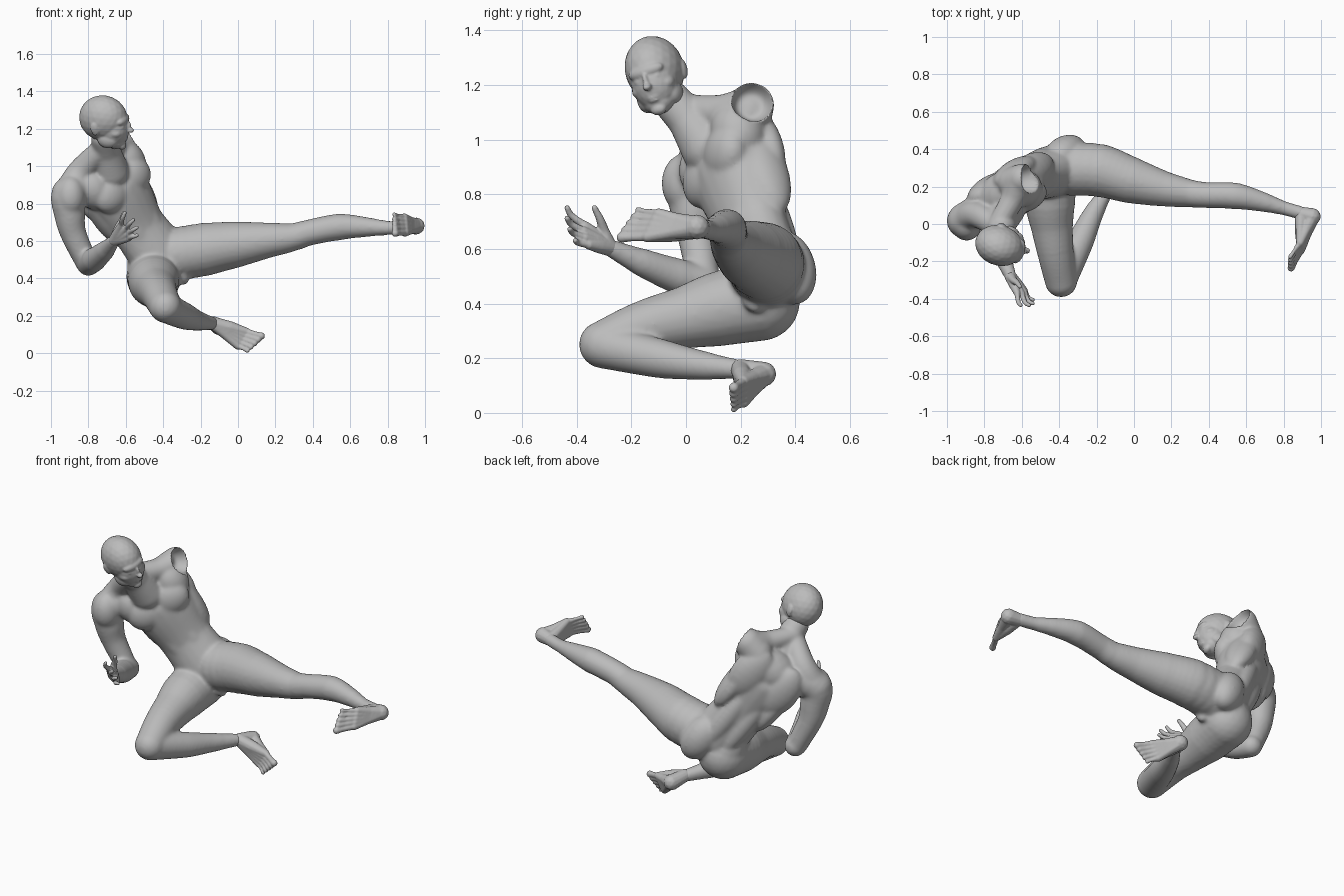
import bpy, bmesh
from mathutils import Vector, Matrix

if "Cube" in bpy.data.objects:
    bpy.data.objects.remove(bpy.data.objects["Cube"])

mat = bpy.data.materials.new("stone_grey")
mat.diffuse_color = (0.5, 0.5, 0.5, 1)
mat.use_nodes = True
mat.node_tree.nodes["Principled BSDF"].inputs["Base Color"].default_value = mat.diffuse_color


def unit_ball(sub):
    b = bmesh.new()
    bmesh.ops.create_icosphere(b, subdivisions=sub, radius=1)
    b.verts.index_update()
    out = [v.co.copy() for v in b.verts], [[v.index for v in f.verts] for f in b.faces]
    b.free()
    return out


BALLS = {2: unit_ball(2), 3: unit_ball(3)}


def frame(left, up):
    """Axes as columns: left, front, up."""
    l = Vector(left).normalized()
    f = l.cross(Vector(up)).normalized()
    return Matrix((l, f, f.cross(l))).transposed()


def blob(geo, c, r, rot=Matrix.Identity(3), sub=3):
    """Add an ellipsoid to a (points, faces) pair."""
    m = Matrix.Translation(c) @ rot.to_4x4() @ Matrix.Diagonal((*r, 1))
    n = len(geo[0])
    geo[0].extend(m @ v for v in BALLS[sub][0])
    geo[1].extend([i + n for i in f] for f in BALLS[sub][1])


def chain(geo, pts, step=0.27):
    """Smooth tapering limb through (x, y, z, radius) points."""
    p = [Vector(q) for q in pts]
    p = [2 * p[0] - p[1]] + p + [2 * p[-1] - p[-2]]
    for i in range(1, len(p) - 2):
        a, b, c, d = p[i - 1:i + 3]
        n = max(2, int((c - b).length / (step * min(b[3], c[3]))))
        for k in range(n + 1):
            t = k / n
            q = 0.5 * (2 * b + (c - a) * t + (2 * a - 5 * b + 4 * c - d) * t * t
                       + (3 * b - a - 3 * c + d) * t ** 3)
            rad = b[3] + (c[3] - b[3]) * t
            blob(geo, q.xyz, (rad,) * 3, sub=3 if rad > .05 else 2)


def finish(geo, name, voxel, smooth, dent=None):
    """Fuse the overlapping volumes into one smooth skin."""
    me = bpy.data.meshes.new(name)
    me.from_pydata(geo[0], [], geo[1])
    ob = bpy.data.objects.new(name, me)
    bpy.context.collection.objects.link(ob)
    rm = ob.modifiers.new("fuse", 'REMESH')
    rm.mode = 'VOXEL'
    rm.voxel_size = voxel
    sm = ob.modifiers.new("soften", 'SMOOTH')
    sm.factor, sm.iterations = 0.5, smooth
    dg = bpy.context.evaluated_depsgraph_get()
    new = bpy.data.meshes.new_from_object(ob.evaluated_get(dg))
    ob.modifiers.clear()
    ob.data = new
    new.materials.clear()
    new.materials.append(mat)
    if dent:  # push the skin inward to form a hollow
        centre, axis, rad = Vector(dent[0]), Vector(dent[1]).normalized(), dent[2]
        for v in new.vertices:
            d = v.co - centre
            h = d.dot(axis)
            side = (d - axis * h).length
            if side < rad and 0 < h < .12:
                v.co -= axis * 0.11 * (1 - (side / rad) ** 4)
    for f in new.polygons:
        f.use_smooth = True


# ---- torso and limbs ----
T = frame((.34, .22, .29), (-.35, -.2, .52))
bm = ([], [])


def torso(c, off, r):
    blob(bm, Vector(c) + T @ Vector(off), r, T)


CH, WA, PE = (-.65, .175, .88), (-.53, .245, .67), (-.41, .285, .51)
for k in range(25):  # ribcage to pelvis
    t = k / 24
    a, b, s = (CH, WA, t * 2) if t < .5 else (WA, PE, t * 2 - 1)
    wa, wb = ((.185, .14), (.155, .12)) if t < .5 else ((.155, .12), (.165, .135))
    s2 = s * s * (3 - 2 * s)
    c = Vector(a).lerp(Vector(b), s)
    torso(c, (0, 0, 0), (wa[0] + (wb[0] - wa[0]) * s2, wa[1] + (wb[1] - wa[1]) * s2, .11))
torso(CH, (0, -.01, .09), (.17, .12, .12))
for s in (-1, 1):
    torso(CH, (s * .085, .075, .02), (.11, .07, .1))          # chest muscle
    torso(CH, (s * .13, .02, .09), (.1, .1, .12))             # front of shoulder
    torso(CH, (s * .1, -.075, .03), (.11, .07, .17))          # shoulder blade
    torso(CH, (s * .13, -.04, -.07), (.065, .09, .2))         # side back muscle
    torso(WA, (s * .045, .07, 0), (.06, .045, .2))            # belly muscle
    torso(WA, (s * .05, -.08, 0), (.06, .05, .24))            # lower back muscle
    torso(PE, (s * .08, -.055, -.03), (.105, .095, .15))      # seat muscle
torso(PE, (0, .085, -.12), (.035, .045, .055))                # groin

# neck and shoulder slopes
chain(bm, [(-.68, .08, .97, .1), (-.70, .01, 1.07, .077), (-.715, -.06, 1.15, .072)])
chain(bm, [(-.73, -.01, 1.11, .055), (-.65, .13, 1.10, .065), (-.61, .23, 1.11, .085)])
chain(bm, [(-.74, -.01, 1.08, .06), (-.84, .05, .97, .072), (-.9, .03, .86, .085)])
chain(bm, [(-.64, .22, 1.07, .09), (-.595, .24, 1.125, .084)])  # cut shoulder

# right arm
blob(bm, (-.895, -.005, .84), (.08, .085, .11))
chain(bm, [(-.82, .08, .9, .09), (-.905, .02, .85, .094), (-.9, .025, .74, .083),
           (-.88, .04, .64, .07), (-.81, .065, .485, .06)])
chain(bm, [(-.80, .07, .475, .062), (-.77, -.03, .5, .066), (-.71, -.16, .55, .052),
           (-.66, -.28, .605, .033)])
# left leg, stretched out
chain(bm, [(-.33, .295, .53, .145), (-.18, .285, .555, .143), (-.02, .235, .58, .125),
           (.15, .19, .603, .096), (.29, .165, .62, .075), (.38, .155, .645, .07),
           (.54, .15, .675, .072), (.68, .12, .675, .054), (.8, .085, .67, .039),
           (.89, .06, .675, .038)])
# right leg, folded
chain(bm, [(-.45, .27, .41, .148), (-.45, .12, .38, .137), (-.44, 0, .35, .115),
           (-.42, -.15, .315, .098), (-.39, -.305, .25, .087)])
chain(bm, [(-.39, -.305, .245, .083), (-.29, -.1, .2, .073), (-.22, .05, .175, .055),
           (-.14, .19, .16, .037)])
finish(bm, "body", .009, 12, ((-.59, .24, 1.13), (.95, .1, .25), .077))

# ---- head ----
H = frame((.3, .88, .3), (.042, -.324, .908))
HC = Vector((-.72, -.115, 1.257))
bm = ([], [])


def head(off, r):
    blob(bm, HC + H @ Vector(off), r, H)


head((0, 0, 0), (.106, .132, .124))            # skull
head((0, .055, -.05), (.086, .09, .105))       # face
head((0, .075, -.11), (.06, .055, .05))        # jaw
head((0, .112, -.138), (.03, .022, .022))      # chin
head((0, .105, .008), (.07, .035, .03))        # brow
head((0, .138, -.028), (.012, .02, .035))      # nose bridge
head((0, .153, -.045), (.017, .022, .014))     # nose tip
head((0, .118, -.092), (.032, .021, .024))     # mouth
head((0, .133, -.088), (.024, .010, .006))     # upper lip
head((0, .131, -.101), (.02, .010, .006))      # lower lip
for s in (-1, 1):
    head((s * .05, .08, -.055), (.034, .042, .03))     # cheekbone
    head((s * .055, .045, -.10), (.032, .055, .045))   # jaw corner
    head((s * .036, .118, -.018), (.018, .014, .010))  # eye
    head((s * .098, -.012, -.035), (.012, .022, .035))  # ear
    head((s * .105, -.018, -.027), (.008, .021, .029))  # ear rim
finish(bm, "head", .005, 5)


# ---- feet ----
def foot(name, ankle, heel, ball_in, ball_out, tip_in, tip_out):
    geo = ([], [])
    ankle, heel, bi, bo, ti, to = map(Vector, (ankle, heel, ball_in, ball_out, tip_in, tip_out))
    chain(geo, [(*ankle, .038), (*heel, .046)])
    for i in range(5):
        t = i / 4
        ball, tip = bi.lerp(bo, t), ti.lerp(to, t)
        chain(geo, [(*ankle, .037), (*ankle.lerp(ball, .5), .035 - .007 * t), (*ball, .022)])
        chain(geo, [(*heel, .042), (*heel.lerp(ball, .5), .028), (*ball, .022)])
        r = .02 - .008 * t
        chain(geo, [(*ball, .018), (*ball.lerp(tip, .6), r * .8), (*tip, r)])
    finish(geo, name, .005, 3)


foot("left_foot", (.895, .055, .675), (.953, .04, .68), (.893, -.14, .645), (.888, -.10, .727),
     (.84, -.235, .642), (.835, -.175, .742))
foot("right_foot", (-.13, .20, .16), (-.10, .285, .142), (.045, .21, .115), (.0, .21, .04),
     (.125, .175, .092), (.05, .175, .013))

# ---- right hand ----
bm = ([], [])
wrist = Vector((-.66, -.28, .605))
knuckles = [(-.625, -.37, .685), (-.6, -.375, .665), (-.585, -.37, .64), (-.585, -.355, .615)]
tips = [(-.605, -.435, .75), (-.56, -.435, .712), (-.54, -.425, .672), (-.54, -.405, .63)]
for k, t in zip(map(Vector, knuckles), map(Vector, tips)):
    chain(bm, [(*wrist, .033), (*wrist.lerp(k, .5), .027), (*k, .018)])
    mid = k.lerp(t, .55) + Vector((-.004, -.012, 0))
    chain(bm, [(*k, .015), (*mid, .0125), (*t, .0105)])
chain(bm, [(*wrist, .03), (-.645, -.30, .665, .02), (-.625, -.315, .71, .015),
           (-.61, -.335, .75, .011)])  # thumb
finish(bm, "right_hand", .0045, 2)
